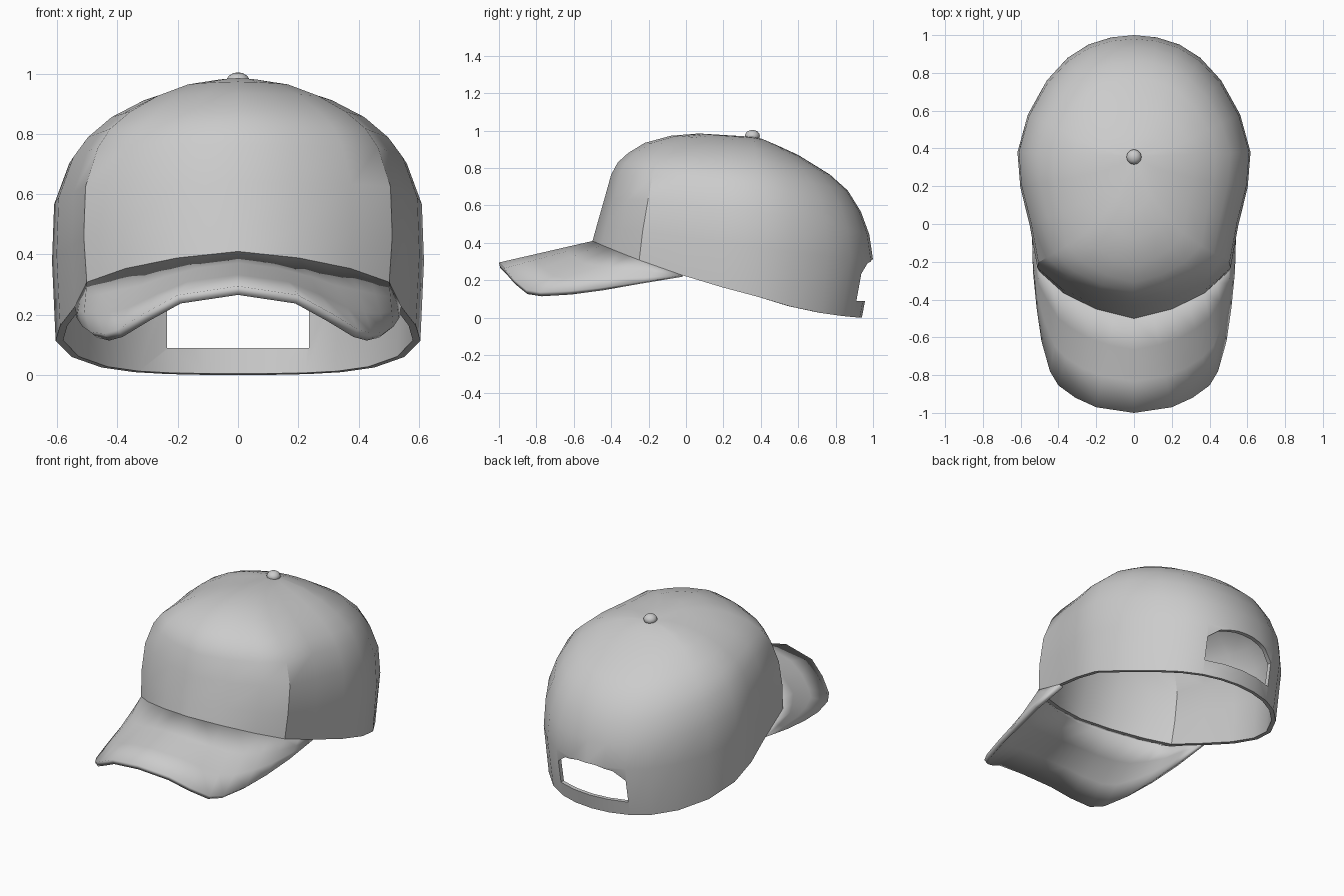
import bpy
import bmesh
from mathutils import Vector

if "Cube" in bpy.data.objects:
    bpy.data.objects.remove(bpy.data.objects["Cube"], do_unlink=True)

cloth = bpy.data.materials.new("grey_cloth")
cloth.use_nodes = True
grey = (0.6, 0.6, 0.6, 1)
cloth.diffuse_color = grey
cloth.node_tree.nodes["Principled BSDF"].inputs["Base Color"].default_value = grey

POLE_Y, POLE_Z = 0.36, 0.967
# Half plan of the crown, front to back
PLAN = [(0, -.5), (.205, -.45), (.38, -.365), (.51, -.25), (.55, -.02), (.6, .19),
        (.615, .38), (.56, .58), (.46, .76), (.35, .88), (.24, .95), (.12, .988), (0, 1)]
# Crown rings: front y, z; side x, z; back y, z
RINGS = [(-.5, .41, .605, .12, .94, 0), (-.475, .5, .617, .38, 1, .31),
         (-.435, .64, .61, .57, .98, .445), (-.4, .765, .56, .705, .935, .567),
         (-.365, .83, .51, .775, .865, .68), (-.31, .88, .43, .845, .77, .765),
         (-.22, .935, .32, .905, .6, .87), (-.08, .973, .2, .945, .48, .925),
         (.07, .985, .1, .962, .41, .955)]
# Half outline of the peak, from the front middle to the side of the crown
PEAK = [(0, -1, .295), (.2, -.97, .265), (.31, -.92, .205), (.4, -.855, .15),
        (.445, -.78, .137), (.49, -.62, .143), (.515, -.45, .16), (.535, -.25, .19)]


def finish(bm, name):
    """Turn a bmesh into a named, coloured object."""
    bmesh.ops.remove_doubles(bm, verts=bm.verts, dist=0.0005)
    bmesh.ops.recalc_face_normals(bm, faces=bm.faces)
    mesh = bpy.data.meshes.new(name)
    bm.to_mesh(mesh)
    bm.free()
    obj = bpy.data.objects.new(name, mesh)
    bpy.context.collection.objects.link(obj)
    mesh.materials.append(cloth)
    return obj


def smooth(obj, angle):
    bpy.ops.object.select_all(action='DESELECT')
    obj.select_set(True)
    bpy.context.view_layer.objects.active = obj
    bpy.ops.object.shade_smooth_by_angle(angle=angle)


def thicken(obj, amount):
    mod = obj.modifiers.new("thickness", 'SOLIDIFY')
    mod.thickness = amount
    mod.offset = -1


def crown_point(ring, plan):
    """Place a plan point on a ring, blending its front, side and back heights."""
    yf, zf, w, zs, yb, zb = ring
    x, y = plan
    v = (y - POLE_Y) / ((POLE_Y + .5) if y < POLE_Y else (1 - POLE_Y))
    reach = (POLE_Y - yf) if v < 0 else (yb - POLE_Y)
    z = zs + (zb - zf) / 2 * v + ((zf + zb) / 2 - zs) * v * v
    return Vector((x / .615 * w, POLE_Y + v * reach, z))


def skin(bm, rows, closed):
    count = len(rows[0])
    for a, b in zip(rows, rows[1:]):
        for i in range(count if closed else count - 1):
            j = (i + 1) % count
            bm.faces.new((a[i], a[j], b[j], b[i]))


# Crown: rings closing on the button point
loop = PLAN + [(-x, y) for x, y in PLAN[-2:0:-1]]
bm = bmesh.new()
rows = [[bm.verts.new(crown_point(r, p)) for p in loop] for r in RINGS]
skin(bm, rows, True)
top = bm.verts.new((0, POLE_Y, POLE_Z))
for i, vert in enumerate(rows[-1]):
    bm.faces.new((vert, rows[-1][(i + 1) % len(loop)], top))
crown = finish(bm, "crown")
thicken(crown, 0.025)

# Arched cutter for the opening above the back strap
half = [(.235, .09), (.235, .235), (.165, .29), (.06, .31)]
arch = half + [(-x, z) for x, z in reversed(half)]
bm = bmesh.new()
ends = [[bm.verts.new((x, y, z)) for x, z in arch] for y in (.7, 1.2)]
skin(bm, ends, True)
for end in ends:
    bm.faces.new(end)
cutter = finish(bm, "opening_cutter")
cutter.hide_render = True
cut = crown.modifiers.new("opening", 'BOOLEAN')
cut.operation = 'DIFFERENCE'
cut.solver = 'EXACT'
cut.object = cutter

# Bake the opening so that the cutter can go
bpy.context.view_layer.update()
baked = bpy.data.meshes.new_from_object(
    crown.evaluated_get(bpy.context.evaluated_depsgraph_get()))
crown.modifiers.clear()
crown.data = baked
bpy.data.objects.remove(cutter, do_unlink=True)
smooth(crown, 0.6)

# Peak: lofted from the crown's front rim to the curved outer edge
rim = [crown_point(RINGS[0], p) for p in PLAN[:5]]
inner = []
for a, b in zip(rim, rim[1:]):
    inner += [a, a.lerp(b, 0.5)]
inner.append(rim[-1])
outer = [Vector(p) for p in PEAK] + [rim[-1]]


def both_sides(points):
    return [Vector((-p.x, p.y, p.z)) for p in points[:0:-1]] + points


bm = bmesh.new()
pairs = list(zip(both_sides(inner), both_sides(outer)))
STEPS = 3
rows = [[bm.verts.new(a.lerp(b, s / STEPS)) for a, b in pairs] for s in range(STEPS + 1)]
skin(bm, rows, False)
peak = finish(bm, "peak")
if sum(f.normal.z for f in peak.data.polygons) < 0:
    peak.data.flip_normals()
thicken(peak, 0.03)
smooth(peak, 0.6)

# Button on top
bpy.ops.mesh.primitive_uv_sphere_add(segments=12, ring_count=8, radius=0.04,
                                     location=(0, 0.355, 0.972))
button = bpy.context.object
button.name = "top_button"
button.scale.z = 0.8
button.data.materials.append(cloth)
smooth(button, 0.9)
